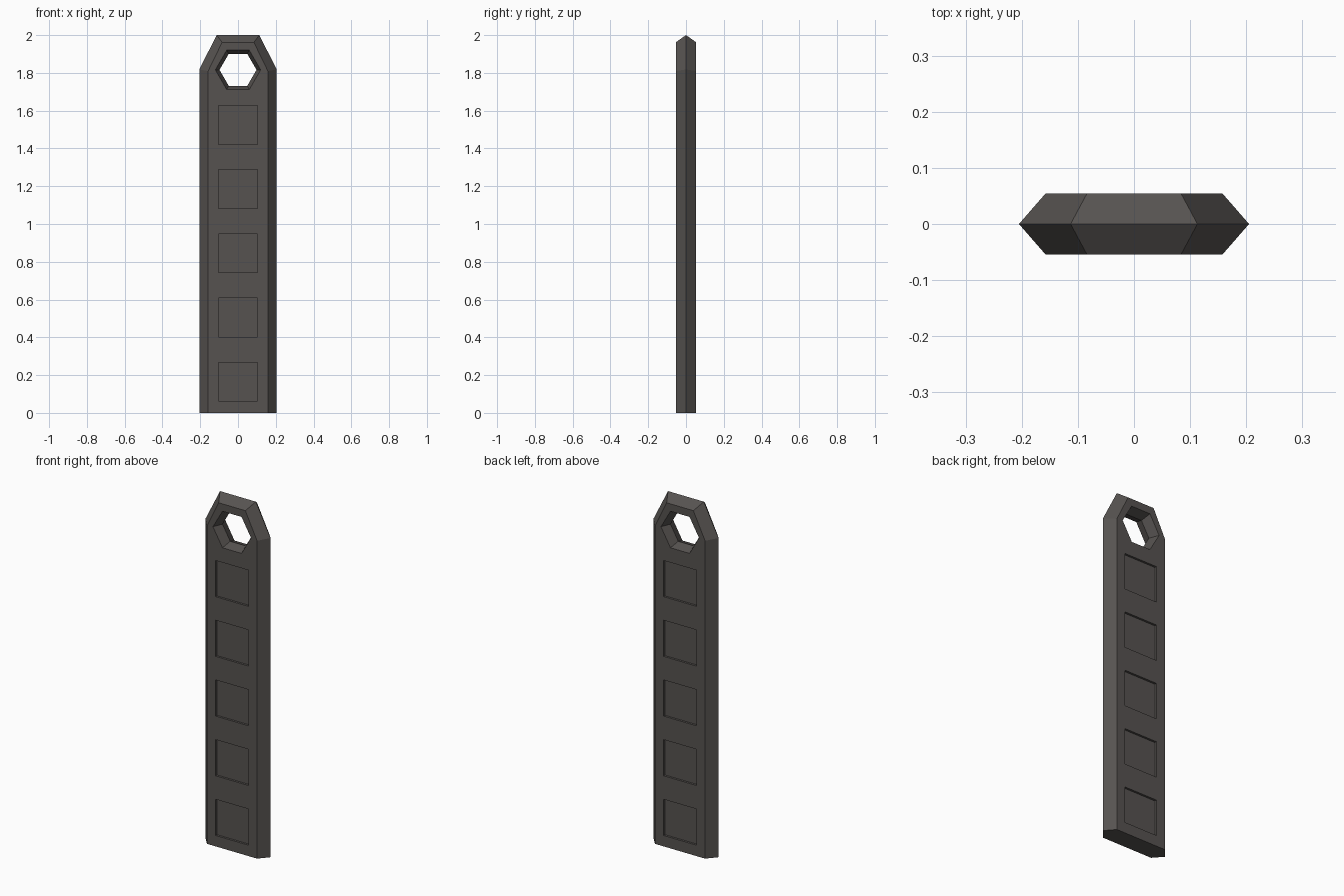
import bpy
import math

cube = bpy.data.objects.get("Cube")
if cube:
    bpy.data.objects.remove(cube)

HALF_DEPTH = 0.054
HOLE_Z = 1.816
RECESS = 0.012

grey = bpy.data.materials.new("dark_grey")
grey.use_nodes = True
colour = (0.094, 0.086, 0.081, 1)
grey.diffuse_color = colour
grey.node_tree.nodes["Principled BSDF"].inputs["Base Color"].default_value = colour


def loft(name, rings):
    """Closed solid through equal-length (y, [(x, z), ...]) rings, front to back."""
    n = len(rings[0][1])
    verts = [(x, y, z) for y, ring in rings for x, z in ring]
    faces = [list(range(n)), list(reversed(range(len(verts) - n, len(verts))))]
    for r in range(len(rings) - 1):
        for i in range(n):
            j = (i + 1) % n
            a, b = r * n, (r + 1) * n
            faces.append([a + j, a + i, b + i, b + j])
    mesh = bpy.data.meshes.new(name)
    mesh.from_pydata(verts, [], faces)
    mesh.materials.append(grey)
    obj = bpy.data.objects.new(name, mesh)
    bpy.context.collection.objects.link(obj)
    return obj


def mirrored(half):
    """Right-hand outline, bottom to top, completed on the left."""
    return half + [(-x, z) for x, z in reversed(half)]


def hexagon(radius):
    return [(radius * math.cos(k * math.pi / 3),
             HOLE_Z + radius * math.sin(k * math.pi / 3)) for k in range(6)]


# Bar with bevelled edges that meet in a ridge at mid depth
ridge = mirrored([(0.205, 0), (0.205, 1.818), (0.113, 2.0)])
flat = mirrored([(0.158, 0), (0.158, 1.81), (0.084, 1.962)])
bar = loft("bar", [(-HALF_DEPTH, flat), (0, ridge), (HALF_DEPTH, flat)])

# Hexagonal hole, narrowest at mid depth
cutters = [loft("hole_cutter", [(-2 * HALF_DEPTH, hexagon(0.142)),
                                (0, hexagon(0.098)),
                                (2 * HALF_DEPTH, hexagon(0.142))])]

# Five shallow square recesses on each face
for i in range(5):
    z, s = 0.165 + 0.34 * i, 0.103
    square = [(-s, z - s), (s, z - s), (s, z + s), (-s, z + s)]
    for side in (-1, 1):
        ys = sorted((side * (HALF_DEPTH - RECESS), side * 2 * HALF_DEPTH))
        cutters.append(loft("recess_cutter", [(y, square) for y in ys]))

bpy.context.view_layer.objects.active = bar
for cutter in cutters:
    cutter.hide_render = True
    cut = bar.modifiers.new("cut", 'BOOLEAN')
    cut.operation = 'DIFFERENCE'
    cut.solver = 'EXACT'
    cut.object = cutter
    bpy.ops.object.modifier_apply(modifier=cut.name)
    bpy.data.objects.remove(cutter)
